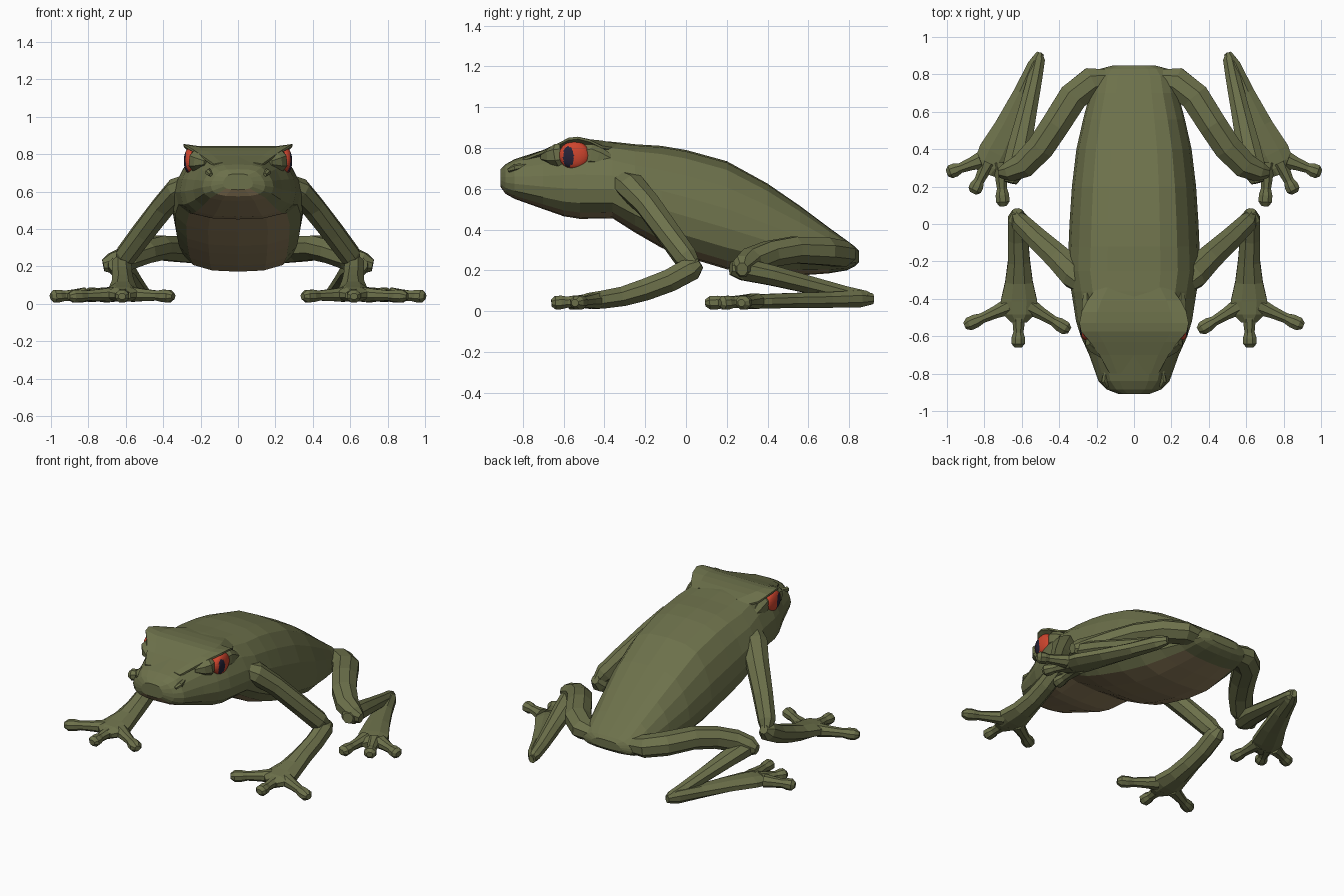
import bpy, bmesh, math
from mathutils import Vector


def material(name, rgb):
    m = bpy.data.materials.new(name)
    m.diffuse_color = (*rgb, 1)
    return m


GREEN = material("olive skin", (0.152, 0.165, 0.070))
BROWN = material("brown belly", (0.29, 0.215, 0.110))
RED = material("red iris", (0.62, 0.06, 0.027))
DARK = material("dark pupil", (0.018, 0.016, 0.038))


def finish(name, bm, mats, mirror=True):
    bmesh.ops.recalc_face_normals(bm, faces=bm.faces[:])
    me = bpy.data.meshes.new(name)
    bm.to_mesh(me)
    bm.free()
    ob = bpy.data.objects.new(name, me)
    bpy.context.collection.objects.link(ob)
    for m in mats:
        me.materials.append(m)
    if mirror:
        ob.modifiers.new("mirror", 'MIRROR').use_mirror_merge = False
    return ob


def loft(bm, rings):
    loops = [[bm.verts.new(p) for p in r] for r in rings]
    n = len(loops[0])
    faces = []
    for a, b in zip(loops, loops[1:]):
        for i in range(n):
            j = (i + 1) % n
            faces.append((i, bm.faces.new((a[i], a[j], b[j], b[i]))))
    bm.faces.new(loops[0])
    bm.faces.new(loops[-1])
    return faces


def limb(name, stations, sides=8):
    """Tube through (x, y, z, half width, half height) stations."""
    pts = [Vector(s[:3]) for s in stations]
    rings = []
    for i, s in enumerate(stations):
        t = (pts[min(i + 1, len(pts) - 1)] - pts[max(i - 1, 0)]).normalized()
        side = t.cross(Vector((0, 0, 1))).normalized()
        up = side.cross(t)
        rings.append([pts[i] + side * s[3] * math.cos(a) + up * s[4] * math.sin(a)
                      for a in (math.tau * (k + 0.5) / sides for k in range(sides))])
    bm = bmesh.new()
    loft(bm, rings)
    return finish(name, bm, [GREEN])


def digit(name, start, tip):
    """Thin finger or toe ending in a round pad."""
    a, b = Vector(start), Vector(tip)
    prof = [(0, .05, .042), (.3, .036, .034), (.6, .029, .029), (.75, .039, .036),
            (.9, .039, .036), (1, .02, .018)]
    limb(name, [(*a.lerp(b, f), w, h) for f, w, h in prof])


# Body and head: half cross-section lofted along y
HALF = [(0, 1), (.4, .985), (.66, .92), (.84, .76), (.96, .56), (1, .38),
        (.95, .2), (.78, .08), (.45, .015), (0, 0)]
SECTION = HALF + [(-u, v) for u, v in HALF[-2:0:-1]]
# y, half width, top, bottom
BODY = [(-.91, .08, .695, .61), (-.885, .145, .72, .575), (-.84, .19, .745, .55),
        (-.70, .24, .79, .50), (-.60, .285, .825, .465), (-.52, .31, .84, .452),
        (-.36, .335, .83, .455), (-.25, .355, .818, .385), (-.12, .35, .81, .31),
        (0, .345, .79, .265), (.2, .332, .735, .205), (.4, .308, .625, .172),
        (.56, .272, .515, .175), (.70, .235, .41, .185), (.79, .215, .345, .20),
        (.83, .18, .315, .22), (.848, .11, .295, .24)]
bm = bmesh.new()
faces = loft(bm, [[(u * w, y, b + v * (t - b)) for u, v in SECTION] for y, w, t, b in BODY])
for i, f in faces:
    if 6 < i < 11 and f.calc_center_median().y < 0.68:
        f.material_index = 1
finish("body", bm, [GREEN, BROWN], mirror=False)

# Flat crown whose raised corners roof over the eyes: y, half width, middle z, edge z
CROWN = [(-.80, .13, .755, .748), (-.70, .185, .79, .787), (-.63, .235, .818, .822),
         (-.575, .283, .838, .85), (-.53, .292, .843, .855), (-.47, .28, .842, .84),
         (-.41, .25, .836, .81), (-.34, .20, .822, .80)]
bm = bmesh.new()
loft(bm, [[(0, y, m), (w * .7, y, m), (w, y, e), (w, y, e - .012), (w * .72, y, m - .05),
           (-w * .72, y, m - .05), (-w, y, e - .012), (-w, y, e), (-w * .7, y, m)]
          for y, w, m, e in CROWN])
finish("crown", bm, [GREEN], mirror=False)

# Eyes: flattened domes with a tall pupil set slightly forward
bm = bmesh.new()
bmesh.ops.create_uvsphere(bm, u_segments=36, v_segments=28, radius=1)
for v in bm.verts:
    x, y, z = v.co
    v.co = (.240 + math.copysign(abs(z) ** .6, z) * .05, -.547 + x * .076, .764 + y * .069)
for f in bm.faces:
    c = f.calc_center_median()
    if c.x > .24 and ((c.y + .577) / .026) ** 2 + ((c.z - .757) / .051) ** 2 < 1:
        f.material_index = 1
finish("eye", bm, [RED, DARK])

# Socket rims before and behind each eye, and nostril bumps
limb("front_eye_rim", [(.17, -.70, .755, .02, .02), (.215, -.662, .76, .032, .045),
                       (.238, -.635, .765, .03, .055), (.24, -.61, .77, .02, .05)], 6)
limb("rear_eye_rim", [(.25, -.50, .76, .02, .055), (.25, -.465, .765, .034, .06),
                      (.25, -.43, .755, .032, .05), (.25, -.36, .73, .02, .03)], 6)
limb("nostril", [(.145, -.87, .69, .01, .01), (.158, -.84, .703, .018, .018),
                 (.15, -.78, .715, .012, .012)], 6)

# Front legs
limb("shoulder_and_upper_arm", [
    (.25, -.33, .65, .06, .05), (.315, -.27, .61, .085, .07), (.40, -.185, .52, .074, .062),
    (.51, -.085, .38, .064, .062), (.60, .0, .26, .056, .062), (.63, .045, .21, .03, .035)])
limb("forearm", [
    (.625, .07, .235, .028, .028), (.622, .03, .21, .056, .062), (.62, -.08, .15, .058, .06),
    (.615, -.20, .105, .064, .058), (.615, -.31, .072, .08, .052),
    (.615, -.41, .056, .105, .048), (.615, -.48, .05, .095, .042), (.615, -.525, .045, .045, .03)])
for name, a, b in (("inner_finger", (.56, -.44, .05), (.345, -.57, .04)),
                   ("middle_finger", (.615, -.46, .05), (.62, -.66, .04)),
                   ("outer_finger", (.67, -.44, .05), (.905, -.545, .04))):
    digit(name, a, b)

# Hind legs
limb("thigh", [
    (.12, .77, .27, .06, .05), (.225, .76, .28, .085, .068), (.325, .68, .293, .085, .073),
    (.42, .53, .30, .082, .07), (.50, .41, .28, .08, .068), (.59, .315, .245, .074, .067),
    (.67, .278, .215, .058, .062), (.72, .275, .205, .028, .034)])
limb("shin", [
    (.66, .22, .21, .035, .035), (.645, .28, .205, .068, .058), (.61, .42, .175, .068, .053),
    (.57, .60, .13, .054, .046), (.53, .78, .085, .043, .04), (.51, .88, .065, .037, .037),
    (.505, .915, .06, .015, .022)])
limb("foot", [
    (.50, .914, .06, .022, .028), (.53, .85, .06, .042, .045), (.59, .70, .055, .058, .042),
    (.67, .52, .052, .08, .04), (.74, .38, .048, .1, .038), (.775, .31, .044, .09, .034),
    (.79, .27, .04, .055, .024)])
for name, a, b in (("inner_toe", (.715, .33, .048), (.70, .095, .04)),
                   ("middle_toe", (.78, .33, .048), (.86, .165, .04)),
                   ("outer_toe", (.82, .34, .048), (1.0, .272, .04))):
    digit(name, a, b)
